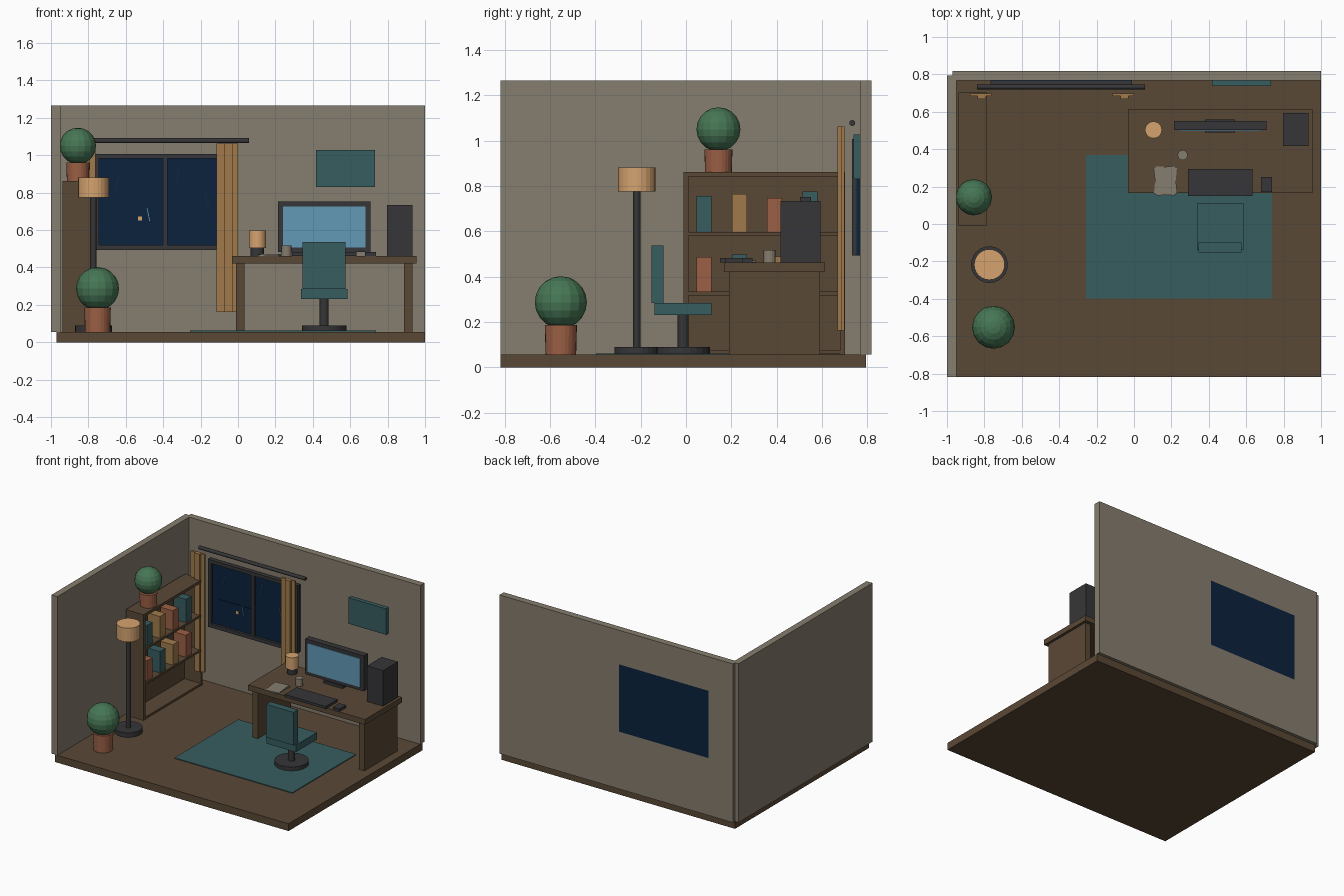
import bpy, bmesh, math
from mathutils import Matrix, Vector


def lin(c):
    c /= 255
    return c / 12.92 if c <= 0.04045 else ((c + 0.055) / 1.055) ** 2.4


def material(name, r, g, b):
    m = bpy.data.materials.new(name)
    m.diffuse_color = (lin(r), lin(g), lin(b), 1)
    return m


WALL = material("warm grey", 134, 125, 110)
WOOD = material("brown wood", 90, 72, 53)
DARK = material("charcoal", 54, 54, 56)
TEAL = material("teal", 55, 93, 96)
NAVY = material("night blue", 11, 34, 61)
SCREEN = material("screen blue", 98, 153, 182)
CLAY = material("terracotta", 156, 96, 70)
LEAF = material("leaf green", 70, 118, 84)
GOLD = material("ochre", 160, 122, 75)
GLOW = material("lamp cream", 214, 164, 112)


def finish(name, bm, mat):
    mesh = bpy.data.meshes.new(name)
    bm.to_mesh(mesh)
    bm.free()
    mesh.materials.append(mat)
    ob = bpy.data.objects.new(name, mesh)
    bpy.context.collection.objects.link(ob)
    return ob


def boxes(name, mat, *ranges):
    """One object from boxes given as (x0, x1, y0, y1, z0, z1)."""
    bm = bmesh.new()
    for x0, x1, y0, y1, z0, z1 in ranges:
        mid = Vector((x0 + x1, y0 + y1, z0 + z1)) / 2
        size = Matrix.Diagonal((x1 - x0, y1 - y0, z1 - z0, 1))
        bmesh.ops.create_cube(bm, size=1, matrix=Matrix.Translation(mid) @ size)
    return finish(name, bm, mat)


def cyl(name, mat, x, y, z0, z1, r0, r1=None, sides=24):
    bm = bmesh.new()
    bmesh.ops.create_cone(bm, cap_ends=True, segments=sides, radius1=r0,
                          radius2=r0 if r1 is None else r1, depth=z1 - z0,
                          matrix=Matrix.Translation((x, y, (z0 + z1) / 2)))
    return finish(name, bm, mat)


def ball(name, mat, x, y, z, r):
    bm = bmesh.new()
    bmesh.ops.create_uvsphere(bm, u_segments=16, v_segments=10, radius=r,
                              matrix=Matrix.Translation((x, y, z)))
    return finish(name, bm, mat)


def tilted(name, mat, centre, size, angle, axis):
    bm = bmesh.new()
    bmesh.ops.create_cube(bm, size=1, matrix=Matrix.Translation(centre)
                          @ Matrix.Rotation(angle, 4, axis)
                          @ Matrix.Diagonal((*size, 1)))
    return finish(name, bm, mat)


F = 0.056   # floor top
D = 0.462   # desk top

# Room shell; the back wall is four pieces around the window opening
boxes("floor", WOOD, (-0.97, 1, -0.819, 0.795, 0, F))
boxes("left_wall", WALL, (-1, -0.95, -0.819, 0.795, F, 1.266))
boxes("back_wall", WALL,
      (-0.97, -0.765, 0.768, 0.819, F, 1.266), (-0.01, 1, 0.768, 0.819, F, 1.266),
      (-0.765, -0.01, 0.768, 0.819, F, 0.493), (-0.765, -0.01, 0.768, 0.819, 1.006, 1.266))
boxes("rug", TEAL, (-0.257, 0.737, -0.397, 0.37, F, F + 0.006))
boxes("wall_picture", TEAL, (0.417, 0.733, 0.738, 0.768, 0.83, 1.028))

# Window
boxes("window_glass", NAVY, (-0.765, -0.01, 0.752, 0.819, 0.493, 1.006))
boxes("window_frame", DARK,
      (-0.767, -0.742, 0.733, 0.764, 0.493, 1.008), (-0.035, -0.01, 0.733, 0.764, 0.493, 1.008),
      (-0.742, -0.035, 0.733, 0.764, 0.493, 0.52), (-0.742, -0.035, 0.733, 0.764, 0.982, 1.008),
      (-0.402, -0.378, 0.733, 0.764, 0.52, 0.982))
boxes("distant_building", NAVY, (-0.684, -0.414, 0.746, 0.753, 0.557, 0.718))
boxes("distant_light", GLOW, (-0.535, -0.514, 0.742, 0.747, 0.65, 0.672))
for x, z, length, angle in ((-0.642, 0.865, 0.09, 0.25), (-0.323, 0.89, 0.09, 0.22),
                            (-0.165, 0.753, 0.10, -0.25), (-0.48, 0.686, 0.075, -0.2)):
    tilted("rain_streak", SCREEN, (x, 0.744, z), (0.004, 0.006, length), angle, 'Y')

# Curtains with a raised middle fold, hung below a rod
for x in (-0.82, -0.057):
    boxes("curtain", GOLD,
          (x - 0.058, x - 0.016, 0.684, 0.699, 0.163, 1.062),
          (x - 0.016, x + 0.028, 0.669, 0.699, 0.163, 1.062),
          (x + 0.028, x + 0.058, 0.684, 0.699, 0.163, 1.062))
rod = cyl("curtain_rod", DARK, 0, 0, -0.449, 0.449, 0.013, sides=12)
rod.rotation_euler = (0, math.pi / 2, 0)
rod.location = (-0.391, 0.733, 1.078)

# Bookcase: sides, back, then boards
bx0, bx1, by0, by1 = -0.938, -0.789, -0.011, 0.702
boxes("bookcase", WOOD,
      (bx0, bx1, by0, by0 + 0.022, F, 0.841), (bx0, bx1, by1 - 0.022, by1, F, 0.841),
      (bx0, bx1, by0, by1, 0.841, 0.862), (bx0, bx0 + 0.012, by0 + 0.022, by1 - 0.022, F, 0.841),
      *[(bx0 + 0.012, bx1, by0 + 0.022, by1 - 0.022, z - 0.016, z) for z in (0.074, 0.334, 0.598)])
rows = ((0.598, (TEAL, GOLD, CLAY, TEAL), (0.158, 0.166, 0.150, 0.177)),
        (0.334, (CLAY, TEAL, GOLD, CLAY), (0.152, 0.163, 0.155, 0.168)))
for z, mats, heights in rows:
    for i, (m, h) in enumerate(zip(mats, heights)):
        y = 0.046 + i * 0.156
        boxes("book", m, (-0.905, -0.80, y, y + 0.066, z, z + h))

# Potted plants
for x, y, z, pot_r, pot_h, r, cz in ((-0.856, 0.143, 0.862, 0.062, 0.1, 0.097, 1.05),
                                     (-0.751, -0.552, F, 0.071, 0.131, 0.115, 0.287)):
    cyl("plant_pot", CLAY, x, y, z, z + pot_h, pot_r * 0.95, pot_r)
    ball("plant_foliage", LEAF, x, y, cz, r)

# Floor lamp
lx, ly = -0.773, -0.217
cyl("floor_lamp_base", DARK, lx, ly, F, 0.09, 0.098)
cyl("floor_lamp_pole", DARK, lx, ly, 0.09, 0.79, 0.017, sides=12)
cyl("floor_lamp_shade", GLOW, lx, ly, 0.775, 0.881, 0.082)

# Desk
boxes("desk_top", WOOD, (-0.032, 0.954, 0.167, 0.614, 0.421, D))
boxes("desk_legs", WOOD, (-0.01, 0.036, 0.189, 0.59, F, 0.421),
      (0.888, 0.934, 0.189, 0.59, F, 0.421))

# Computer
boxes("monitor_body", DARK, (0.214, 0.709, 0.503, 0.552, 0.482, 0.752))
boxes("monitor_stand", DARK, (0.38, 0.54, 0.49, 0.56, D, 0.482))
boxes("monitor_screen", SCREEN, (0.24, 0.682, 0.497, 0.504, 0.508, 0.726))
boxes("computer_tower", DARK, (0.797, 0.933, 0.416, 0.593, D, 0.734))
boxes("keyboard", DARK, (0.289, 0.634, 0.15, 0.293, D, 0.482))
boxes("mouse", DARK, (0.68, 0.737, 0.172, 0.25, D, 0.482))

# Desk items
for i, angle in enumerate((-0.09, 0.04, 0.12)):
    tilted("paper_sheet", WALL, (0.168, 0.231, D + 0.002 + i * 0.003),
           (0.11, 0.148, 0.003), angle, 'Z')
cyl("mug", WALL, 0.26, 0.368, D, 0.518, 0.027, sides=16)
cyl("desk_lamp_base", DARK, 0.104, 0.503, D, 0.508, 0.036)
cyl("desk_lamp_shade", GLOW, 0.104, 0.503, 0.505, 0.597, 0.045)

# Chair
cyl("chair_base", DARK, 0.461, -0.013, F, 0.091, 0.118)
cyl("chair_post", DARK, 0.461, -0.013, 0.091, 0.232, 0.024, sides=12)
boxes("chair_seat", TEAL, (0.337, 0.586, -0.14, 0.113, 0.231, 0.285))
boxes("chair_back", TEAL, (0.345, 0.576, -0.153, -0.1, 0.285, 0.537))
